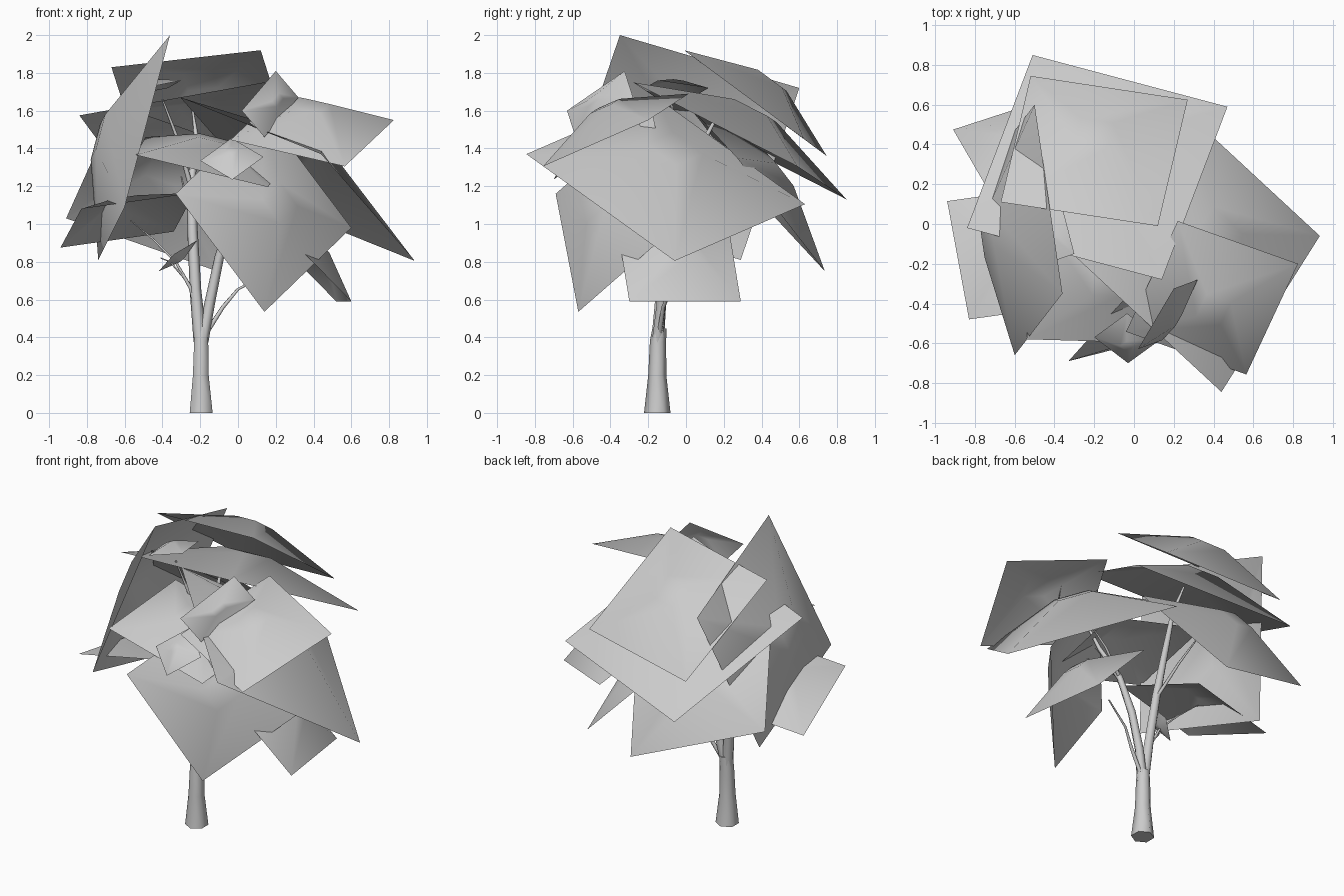
import bpy
from mathutils import Vector

CORE = Vector((-0.12, -0.1, 1.0))   # crown middle, leaf sheets bulge away from it


def leaf_sheet(name, a, b, c, h, top=0.2):
    """Parallelogram sheet with corners a, b, c (b between a and c), raised to a small flat top."""
    a, b, c = Vector(a), Vector(b), Vector(c)
    d = a + c - b
    mid = (a + c) / 2
    nrm = (b - a).cross(c - b).normalized()
    ring = [a, b, c, d]
    if nrm.dot(mid - CORE) < 0:
        nrm.negate()
        ring.reverse()
    verts = ring + [mid + (p - mid) * top + nrm * h for p in ring]
    faces = [(i, (i + 1) % 4, (i + 1) % 4 + 4, i + 4) for i in range(4)] + [(4, 5, 6, 7)]
    me = bpy.data.meshes.new(name)
    me.from_pydata(verts, [], faces)
    me.polygons.foreach_set("use_smooth", [True] * len(faces))
    ob = bpy.data.objects.new(name, me)
    bpy.context.collection.objects.link(ob)


def limb(name, pts):
    """Tapered round limb through (x, y, z, radius) points."""
    cu = bpy.data.curves.new(name, 'CURVE')
    cu.dimensions = '3D'
    cu.bevel_depth = 1.0
    cu.bevel_resolution = 1
    cu.use_fill_caps = True
    sp = cu.splines.new('POLY')
    sp.points.add(len(pts) - 1)
    for p, (x, y, z, r) in zip(sp.points, pts):
        p.co = (x, y, z, 1)
        p.radius = r
    sp.use_smooth = True
    ob = bpy.data.objects.new(name, cu)
    bpy.context.collection.objects.link(ob)


# Trunk and the two main stems
limb("trunk", [(-.195, -.152, 0, .07), (-.197, -.152, .2, .048), (-.195, -.148, .38, .043),
               (-.19, -.14, .45, .037)])
limb("left_stem", [(-.2, -.15, .38, .036), (-.225, -.13, .65, .031), (-.24, -.08, .95, .028),
                   (-.25, -.02, 1.2, .023), (-.22, .1, 1.45, .014), (-.24, .18, 1.6, .006)])
limb("right_stem", [(-.19, -.15, .38, .034), (-.15, -.13, .58, .028), (-.1, -.14, .82, .025),
                    (-.03, -.17, 1.05, .02), (.06, -.25, 1.25, .013), (.14, -.33, 1.5, .005)])

# Thin side branches
limb("branch_low_left", [(-.2, -.15, .45, .014), (-.25, -.14, .66, .011), (-.33, -.15, .8, .007),
                         (-.45, -.12, .92, .005), (-.57, -.08, 1.02, .003)])
limb("branch_low_left_twig", [(-.27, -.14, .7, .008), (-.36, -.17, .8, .004), (-.41, -.18, .82, .003)])
limb("branch_low_right", [(-.17, -.14, .42, .014), (-.08, -.12, .56, .011), (0, -.08, .655, .008),
                          (.18, -.02, .75, .005)])
limb("branch_back", [(-.24, -.07, .95, .012), (-.27, .1, 1.12, .008), (-.3, .25, 1.25, .004)])
limb("branch_high_left", [(-.25, -.02, 1.2, .014), (-.32, -.05, 1.45, .01), (-.4, -.08, 1.66, .005)])
limb("branch_high_front", [(-.03, -.17, 1.05, .011), (-.03, -.35, 1.22, .007), (-.03, -.5, 1.33, .004)])
limb("branch_right", [(-.03, -.17, 1.05, .012), (.12, -.12, 1.18, .008), (.28, -.1, 1.3, .004)])

# Large leaf sheets: three corners and dome height
sheets = [
    ("leaf_top_back", (.12, -.01, 1.92), (-.67, .11, 1.83), (-.52, .745, 1.36), .15),
    ("leaf_back", (.14, -.28, 1.75), (-.84, -.02, 1.575), (-.51, .85, 1.13), .18),
    ("leaf_left", (-.36, -.35, 2.0), (-.5, .6, 1.72), (-.74, .29, .81), .2),
    ("leaf_right", (.44, -.845, 1.37), (.935, -.06, .805), (.19, .63, 1.105), .2),
    ("leaf_upper_right", (.22, .015, 1.69), (.825, -.2, 1.55), (.565, -.757, 1.305), .14),
    ("leaf_front", (-.33, -.69, 1.16), (.14, -.57, .535), (.6, -.06, .98), .15),
    ("leaf_low_right", (.18, -.37, 1.02), (.6, -.3, .59), (.52, .29, .59), .12),
    ("leaf_low_back", (-.91, .475, 1.03), (-.11, .735, .75), (.16, .27, 1.35), .16),
    ("leaf_low_left", (-.83, -.48, 1.08), (-.94, .115, .875), (-.34, .2, .96), .11),
    ("leaf_front_left", (.16, -.6, 1.195), (-.54, -.58, 1.365), (-.49, .05, 1.46), .13),
    # Small leaf sheets at twig ends
    ("leaf_small_upper", (.2, -.325, 1.81), (.32, -.28, 1.67), (.14, -.585, 1.46), .06),
    ("leaf_small_front", (-.2, -.57, 1.335), (-.03, -.7, 1.235), (.135, -.58, 1.355), .06),
    ("leaf_small_top", (-.57, .05, 1.68), (-.5, -.22, 1.72), (-.3, -.15, 1.76), .04),
    ("leaf_small_low", (-.34, -.22, .84), (-.42, -.16, .75), (-.3, -.06, .82), .03),
]
for s in sheets:
    leaf_sheet(*s)
